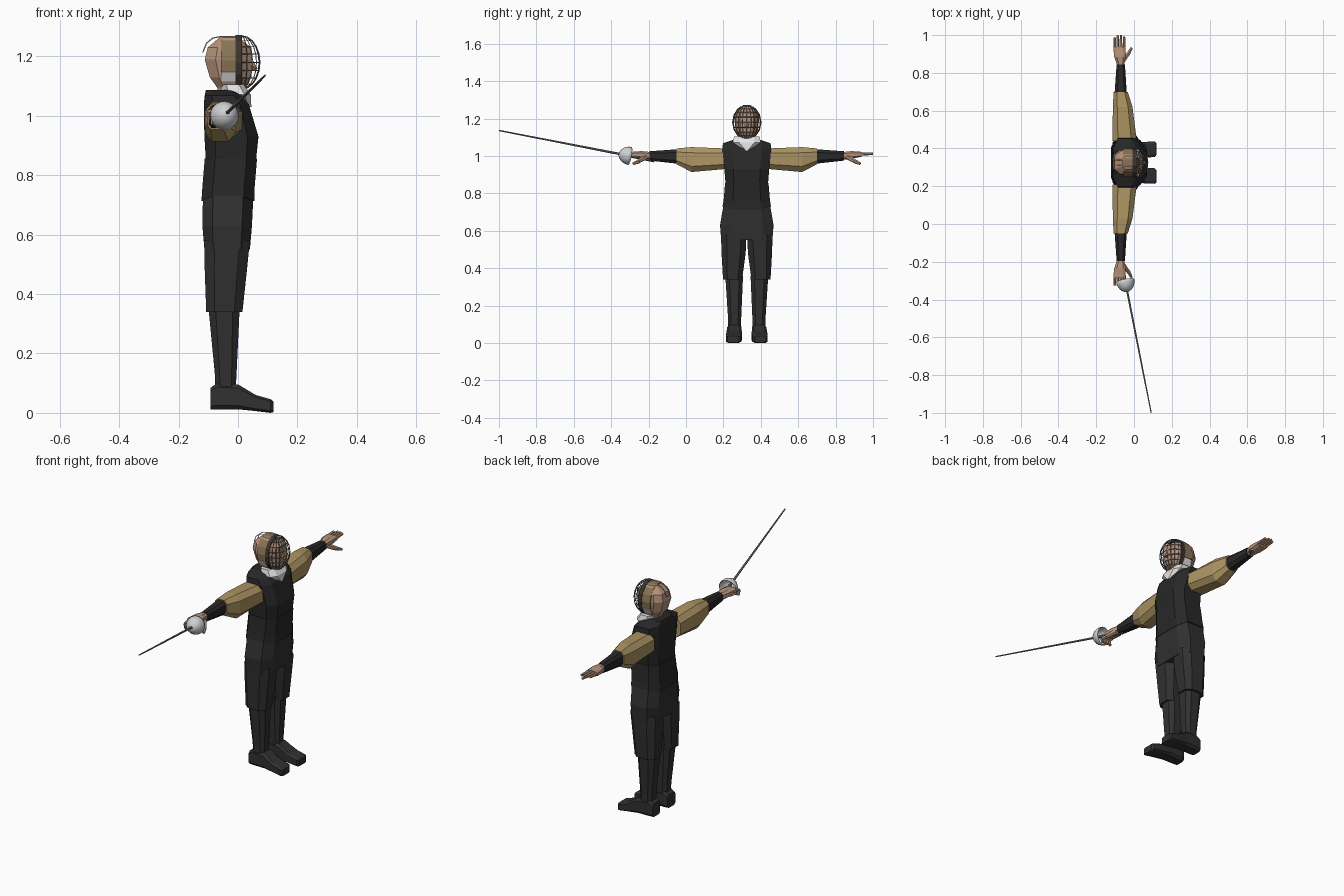
import bpy, bmesh, math
from mathutils import Vector, Matrix

if "Cube" in bpy.data.objects:
    bpy.data.objects.remove(bpy.data.objects["Cube"])

CY = 0.325  # body centre line; the figure looks along +x with arms along y


def material(name, rgb):
    m = bpy.data.materials.new(name)
    m.diffuse_color = (*rgb, 1)
    m.use_nodes = True
    m.node_tree.nodes["Principled BSDF"].inputs["Base Color"].default_value = m.diffuse_color
    return m


VEST = material("black_cloth", (0.021, 0.021, 0.021))
TROUSER = material("charcoal_cloth", (0.03, 0.03, 0.03))
TAN = material("tan_cloth", (0.42, 0.30, 0.125))
SKIN = material("skin", (0.46, 0.29, 0.20))
BROWN = material("brown_leather", (0.25, 0.175, 0.09))
DARK = material("dark_leather", (0.045, 0.035, 0.025))
WHITE = material("white_cloth", (0.85, 0.85, 0.85))
STEEL = material("steel", (0.62, 0.63, 0.64))
WIRE = material("grey_metal", (0.2, 0.2, 0.2))


def finish(name, bm, mat):
    bmesh.ops.recalc_face_normals(bm, faces=bm.faces)
    me = bpy.data.meshes.new(name)
    bm.to_mesh(me)
    bm.free()
    me.materials.append(mat)
    ob = bpy.data.objects.new(name, me)
    bpy.context.collection.objects.link(ob)
    return ob


def loft(name, rings, mat, axis="z", side=1, k=0.55, warp=None):
    """Chamfered-box sections (a0, a1, b0, b1, t) joined along an axis; y is measured from the body centre."""
    bm = bmesh.new()
    prev = None
    unit = [(1, k), (k, 1), (-k, 1), (-1, k), (-1, -k), (-k, -1), (k, -1), (1, -k)]
    for i, (a0, a1, b0, b1, t) in enumerate(rings):
        cur = []
        for u, v in unit:
            a = (a0 + a1) / 2 + u * (a1 - a0) / 2
            b = (b0 + b1) / 2 + v * (b1 - b0) / 2
            p = {"z": (a, b, t), "y": (a, t, b), "x": (t, a, b)}[axis]
            p = Vector(p)
            if warp:
                p = warp(i, p)
            cur.append(bm.verts.new((p.x, CY + side * p.y, p.z)))
        if prev:
            for j in range(8):
                bm.faces.new((prev[j], prev[(j + 1) % 8], cur[(j + 1) % 8], cur[j]))
        else:
            bm.faces.new(cur)
        prev = cur
    bm.faces.new(prev)
    return finish(name, bm, mat)


def rods(name, segments, mat, n=6):
    """Straight tapered rods (start, end, radius1, radius2) in one object."""
    bm = bmesh.new()
    for p, q, r1, r2 in segments:
        p, q = Vector(p), Vector(q)
        d = q - p
        m = Matrix.Translation((p + q) / 2) @ d.to_track_quat("Z", "Y").to_matrix().to_4x4()
        bmesh.ops.create_cone(bm, cap_ends=True, segments=n, radius1=r1, radius2=r2, depth=d.length, matrix=m)
    return finish(name, bm, mat)


def band(name, a0, a1, steps, x0, x1, ry, rz, thick, mat):
    """Strip following an oval around the head between two angles."""
    bm = bmesh.new()
    prev = None
    for i in range(steps + 1):
        a = math.radians(a0 + (a1 - a0) * i / steps)
        y, z = CY + ry * math.cos(a), 1.18 + rz * math.sin(a)
        cur = [bm.verts.new((x, y, z)) for x in (x0, x1)]
        if prev:
            bm.faces.new((prev[0], prev[1], cur[1], cur[0]))
        prev = cur
    bmesh.ops.remove_doubles(bm, verts=bm.verts, dist=0.0001)
    ob = finish(name, bm, mat)
    mod = ob.modifiers.new("thickness", "SOLIDIFY")
    mod.thickness = thick
    mod.offset = 0
    return ob


def sym(x0, x1, w, z):
    return (x0, x1, -w, w, z)


# Vest: chest, and waist with a pointed hem
loft("vest_chest", [sym(-.108, .06, .113, .845), sym(-.113, .069, .12, .93), sym(-.115, .036, .131, 1.04),
                    sym(-.112, .012, .127, 1.068), sym(-.108, -.005, .065, 1.088)], VEST, k=.6)


def hem(i, p):
    if i == 0:
        p.z += .3 * abs(p.y)
    return p


loft("vest_waist", [sym(-.123, .055, .13, .69), sym(-.12, .056, .124, .76), sym(-.112, .064, .116, .856)],
     VEST, k=.6, warp=hem)

# Trousers
loft("trouser_hips", [sym(-.113, .04, .137, .55), sym(-.12, .047, .143, .63), sym(-.118, .052, .125, .735)],
     TROUSER, k=.6)

for s, side in ((-1, "right"), (1, "left")):
    loft(side + "_trouser_leg", [(-.107, .015, .025, .127, .34), (-.112, .03, .006, .135, .48),
                                 (-.114, .04, .002, .138, .58)], TROUSER, side=s)
    loft(side + "_stocking", [(-.076, -.008, .032, .1, .07), (-.078, -.005, .03, .1, .13),
                              (-.1, .006, .02, .115, .36)], TROUSER, side=s)
    loft(side + "_shoe", [(.033, .1, .012, .085, -.092), (.028, .103, .012, .1, -.07), (.028, .105, .012, .096, 0),
                          (.026, .11, .006, .06, .06), (.03, .112, 0, .046, .11), (.042, .103, .003, .038, .12)],
         TROUSER, axis="x", side=s, k=.7)

    # Sleeve and cuff
    loft(side + "_sleeve", [(-.114, .015, .93, 1.04, .115), (-.112, -.008, .914, 1.047, .295),
                            (-.108, -.033, .955, 1.04, .375)], TAN, axis="y", side=s)
    loft(side + "_cuff", [(-.103, -.038, .958, 1.036, .365), (-.092, -.048, .975, 1.025, .52)],
         VEST, axis="y", side=s)

    # Hand: palm, four fingers, thumb; the right one grips the sword
    loft(side + "_palm", [(-.087, -.053, .98, 1.02, .51), (-.105, -.044, .985, 1.026, .56),
                          (-.11, -.045, .995, 1.022, .612)], SKIN, axis="y", side=s)
    fingers = []
    for i, length in enumerate((.663, .674, .675, .667)):
        x = -.102 + i * .0165
        if s > 0:
            path = [(x, .6, 1.009), (x, length, 1.012)]
        else:
            path = [(x, .6, 1.009), (x, .645, 1.0), (x, .638, .97)]
        path = [(a, CY + s * b, c) for a, b, c in path]
        fingers += [(p, q, .0085, .007) for p, q in zip(path, path[1:])]
    path = [(-.06, CY + s * .54, .995), (-.028, CY + s * .58, .97), (-.013, CY + s * .607, .958)]
    fingers += [(path[0], path[1], .015, .011), (path[1], path[2], .011, .007)]
    rods(side + "_fingers", fingers, SKIN)

# Head and neck
loft("head", [sym(-.065, 0, .036, 1.06), sym(-.07, .025, .043, 1.095), sym(-.095, .045, .058, 1.13),
              sym(-.112, .05, .066, 1.19), sym(-.102, .045, .062, 1.23), sym(-.062, .0, .035, 1.264)], SKIN)
rods("nose", [((.042, CY, 1.175), (.062, CY, 1.155), .014, .006)], SKIN, 4)

# Mask: strap over the crown, dark rim, white cheek lining and bib
band("mask_strap", -20, 200, 9, -.058, -.006, .073, .088, .006, BROWN)
band("mask_rim", 0, 360, 14, -.008, .013, .075, .091, .007, DARK)
band("cheek_lining", 200, 340, 6, -.056, -.006, .073, .09, .006, WHITE)
loft("bib", [sym(.0, .045, .012, 1.03), sym(-.05, .043, .075, 1.072), sym(-.056, .02, .068, 1.105)], WHITE)

# Mask cage: wire half dome
bm = bmesh.new()
bmesh.ops.create_uvsphere(bm, u_segments=20, v_segments=10, radius=1)
bmesh.ops.delete(bm, geom=[v for v in bm.verts if v.co.x < -.01], context="VERTS")
for v in bm.verts:
    v.co = Vector((.012 + v.co.x * .062, CY + v.co.y * .075, 1.18 + v.co.z * .09))
cage = finish("mask_cage", bm, WIRE)
wf = cage.modifiers.new("bars", "WIREFRAME")
wf.thickness = .0035

# Spring clip behind the crown
clip = []
for y in (-.014, .014):
    pts = [(-.055, CY + y, 1.268), (-.085, CY + y, 1.262), (-.106, CY + y, 1.245), (-.118, CY + y, 1.215)]
    clip += [(p, q, .002, .002) for p, q in zip(pts, pts[1:])]
clip.append(((-.118, CY - .014, 1.215), (-.118, CY + .014, 1.215), .002, .002))
rods("mask_clip", clip, STEEL)

# Sword: blade, grip and domed guard along one line
tip, hub = Vector((.091, -1, 1.136)), Vector((-.047, -.3, 1.0))
d = (tip - hub).normalized()
rods("sword_blade", [(hub, tip, .0065, .0035)], WIRE, 6)
rods("sword_grip", [(hub - d * .135, hub + d * .03, .009, .008)], WIRE, 8)
bm = bmesh.new()
bmesh.ops.create_uvsphere(bm, u_segments=20, v_segments=12, radius=.049)
bmesh.ops.delete(bm, geom=[v for v in bm.verts if v.co.z < -.001], context="VERTS")
bm.transform(Matrix.Translation(hub) @ d.to_track_quat("Z", "Y").to_matrix().to_4x4()
             @ Matrix.Diagonal((1, 1, 1.25, 1)))
guard = finish("sword_guard", bm, STEEL)
guard.modifiers.new("thickness", "SOLIDIFY").thickness = .004
for p in guard.data.polygons:
    p.use_smooth = True
